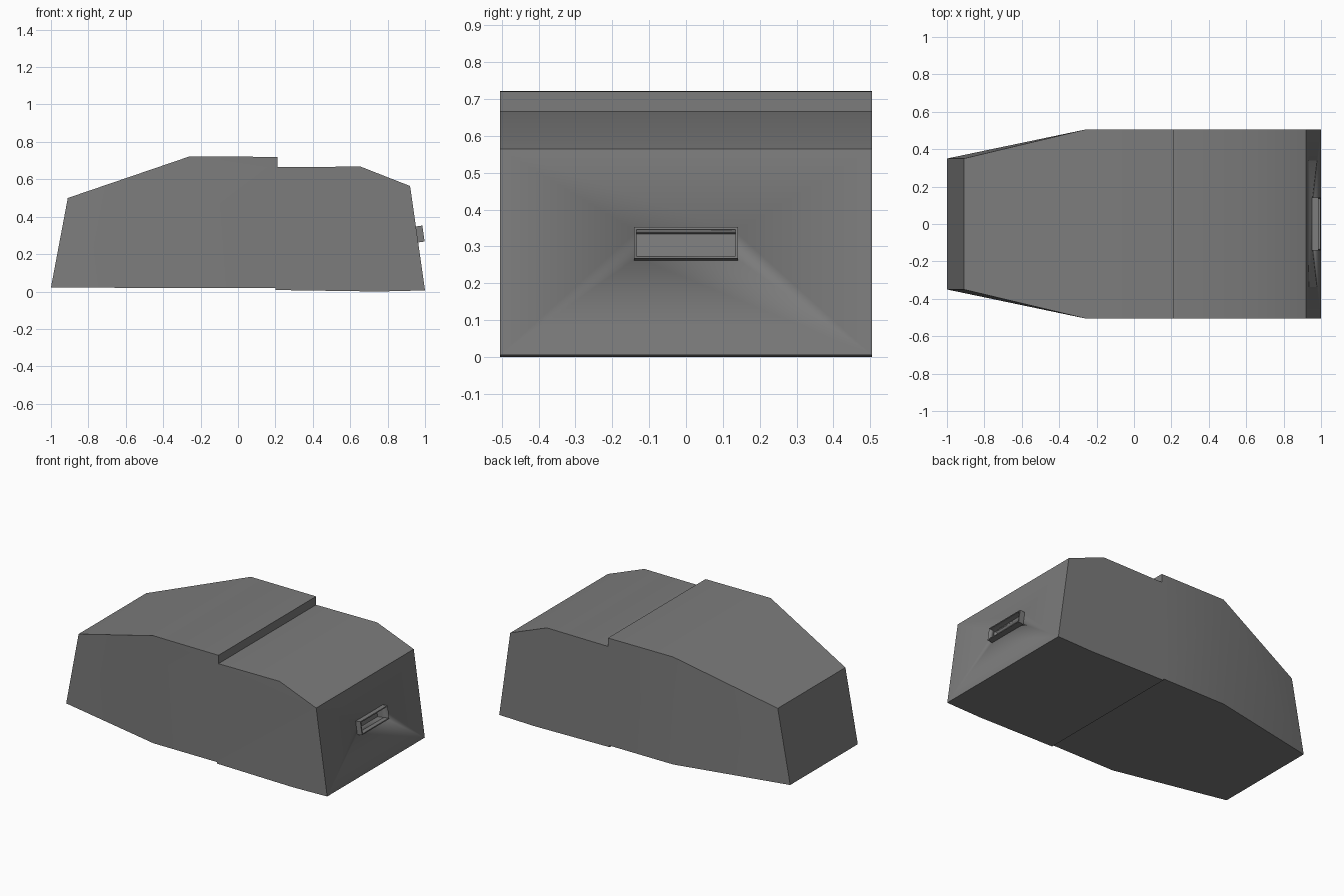
import bpy, bmesh, math
from mathutils import Matrix

if "Cube" in bpy.data.objects:
    bpy.data.objects.remove(bpy.data.objects["Cube"])

# Dark grey plastic
plastic = bpy.data.materials.new("dark_grey")
plastic.diffuse_color = (.2, .2, .2, 1)
plastic.use_nodes = True
plastic.node_tree.nodes["Principled BSDF"].inputs["Base Color"].default_value = plastic.diffuse_color

def finish(name, bm):
    bmesh.ops.recalc_face_normals(bm, faces=bm.faces)
    mesh = bpy.data.meshes.new(name)
    bm.to_mesh(mesh)
    bm.free()
    mesh.materials.append(plastic)
    obj = bpy.data.objects.new(name, mesh)
    bpy.context.collection.objects.link(obj)
    return obj

# Main shell: side profile (x, z, half width), tapering at the nose
profile = [(-1.0, .022, .35), (-.91, .50, .35), (-.26, .722, .505),
           (.212, .72, .505), (.212, .665, .505), (.655, .668, .505),
           (.92, .564, .505), (1.0, .006, .505), (.75, 0, .505),
           (.20, .008, .505), (.20, .018, .505), (-.26, .018, .505)]
bm = bmesh.new()
sides = [[bm.verts.new((x, s * w, z)) for x, z, w in profile] for s in (-1, 1)]
left, right = sides
n = len(profile)
for i in range(n):
    j = (i + 1) % n
    bm.faces.new((left[i], left[j], right[j], right[i]))
for v in sides:
    bm.faces.new((v[0], v[1], v[2], v[11]))   # nose side
    bm.faces.new(v[2:])                       # main side
body = finish("body_shell", bm)

# Boxes aligned to the sloping rear panel; d0..d1 is depth along its normal
tilt = math.atan2(.08, .557)
frame = Matrix.Translation((.957, 0, .305)) @ Matrix.Rotation(-tilt, 4, 'Y')

def panel_box(name, d0, d1, width, height):
    bm = bmesh.new()
    bmesh.ops.create_cube(bm, size=1, matrix=frame
                          @ Matrix.Translation(((d0 + d1) / 2, 0, 0))
                          @ Matrix.Diagonal((d1 - d0, width, height, 1)))
    return finish(name, bm)

# Raised socket rim with a rectangular recess
socket = panel_box("socket_rim", -.01, .035, .282, .086)
cutter = panel_box("socket_recess_cutter", -.045, .06, .268, .072)
cutter.hide_render = True
cutter.hide_viewport = True
for obj in (body, socket):
    # Soft creases blend smoothly, hard edges stay sharp
    obj.data.shade_smooth()
    obj.data.set_sharp_from_angle(angle=math.radians(30))
    mod = obj.modifiers.new("recess", 'BOOLEAN')
    mod.object = cutter
    mod.operation = 'DIFFERENCE'
    mod.solver = 'EXACT'
# Flat-sided recess walls stay sharp
cutter.data.set_sharp_from_angle(angle=math.radians(30))
